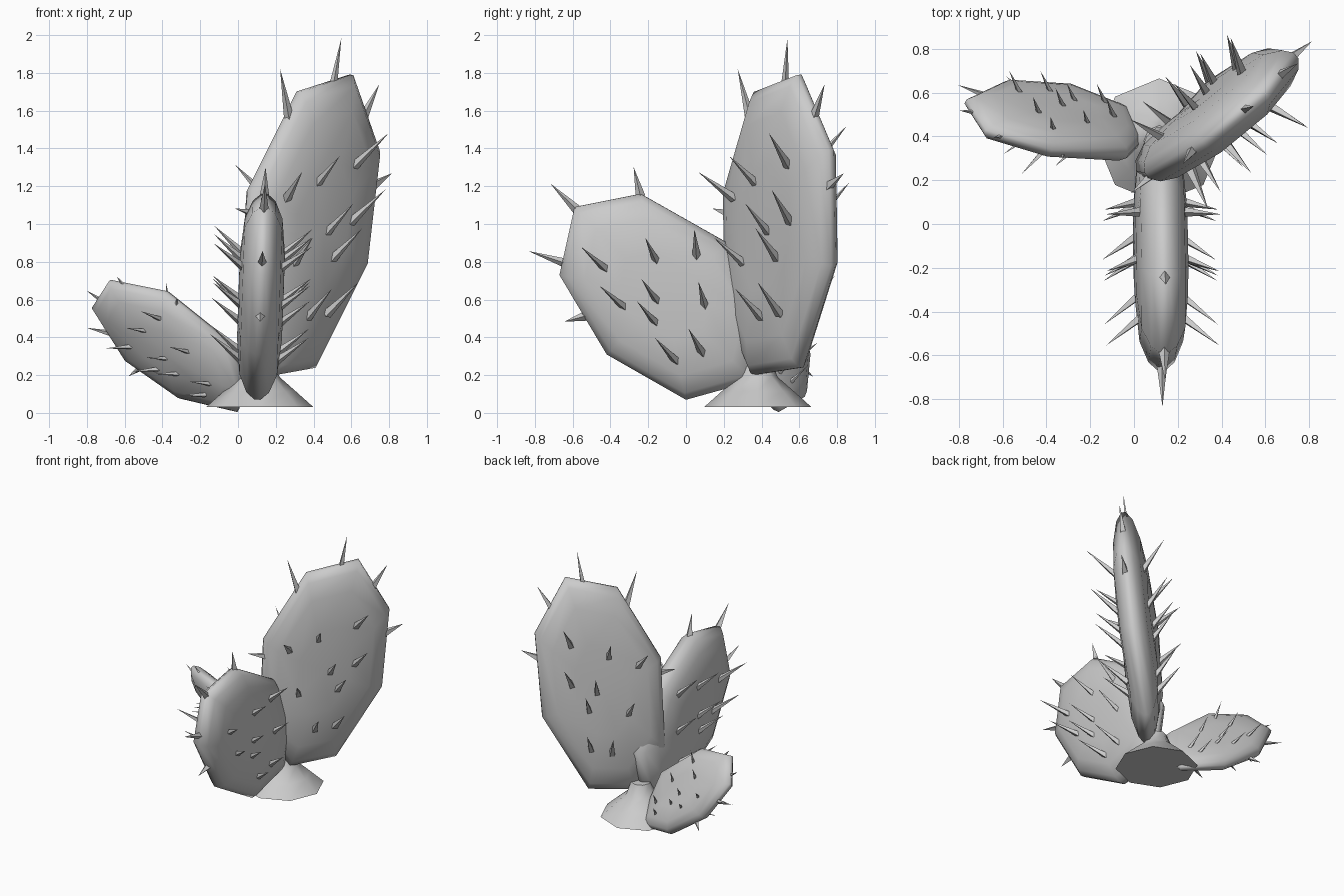
import bpy, bmesh
from mathutils import Vector

if "Cube" in bpy.data.objects:
    bpy.data.objects.remove(bpy.data.objects["Cube"])


def finish(bm, name, angle):
    bmesh.ops.recalc_face_normals(bm, faces=bm.faces[:])
    me = bpy.data.meshes.new(name)
    bm.to_mesh(me)
    bm.free()
    ob = bpy.data.objects.new(name, me)
    bpy.context.collection.objects.link(ob)
    bpy.ops.object.select_all(action='DESELECT')
    ob.select_set(True)
    bpy.context.view_layer.objects.active = ob
    bpy.ops.object.shade_smooth_by_angle(angle=angle)
    return ob


def bridge(bm, a, b):
    for i in range(len(a)):
        j = (i + 1) % len(a)
        bm.faces.new((a[i], a[j], b[j], b[i]))


def spike(bm, base, vec, radius):
    rot = Vector((0, 0, 1)).rotation_difference(vec)
    ring = [bm.verts.new(base + rot @ Vector(p) * radius)
            for p in ((1, 0, 0), (0, 1, 0), (-1, 0, 0), (0, -1, 0))]
    tip = bm.verts.new(base + vec)
    bm.faces.new(ring[::-1])
    for i in range(4):
        bm.faces.new((ring[i], ring[(i + 1) % 4], tip))


# Lens section: ring scale, share of half thickness
SECTION = [(1, 0.14), (0.93, 0.5), (0.76, 0.83), (0.42, 0.99)]

# Face spikes: (across, along) in pad coordinates, used on both faces
FACE = [(.45, .18), (.49, -.02), (.25, -.13), (.28, -.32), (-.05, -.31),
        (-.37, -.10), (.1, -.03), (-.14, .16), (-.6, .15)]


def pad(name, outline, half, size, rim):
    # outline order: base, two outer sides, top pair, two inner sides, base
    p = [Vector(q) for q in outline]
    across = (p[1] + p[2] - p[5] - p[6]) / 4
    along = (p[3] + p[4] - p[0] - p[7]) / 2
    c = (p[3] + p[4] + p[0] + p[7]) / 4
    n = across.cross(along).normalized()
    bm = bmesh.new()
    rings = []
    for sgn, sec in ((-1, SECTION[::-1]), (1, SECTION)):
        for s, h in sec:
            rings.append([bm.verts.new(c + (q - c) * s + n * sgn * h * half) for q in p])
    for a, b in zip(rings, rings[1:]):
        bridge(bm, a, b)
    for ring, sgn in ((rings[0], -1), (rings[-1], 1)):
        mid = bm.verts.new(c + n * half * sgn)
        for i in range(8):
            bm.faces.new((ring[i], ring[(i + 1) % 8], mid))
    finish(bm, name, 1.2)

    # spikes on both faces and around the rim
    bm = bmesh.new()
    up, side = along.normalized(), across.normalized()
    for a, b in FACE:
        for sgn in (-1, 1):
            base = c + across * a + along * b + n * sgn * half * 0.75
            vec = n * sgn * 0.17 + up * 0.16 + side * a * 0.12
            spike(bm, base, vec * size, 0.024 * size)
    for a, b, length in rim:
        off = across * a + along * b
        spike(bm, c + off * 0.97, off.normalized() * length, 0.026 * size)
    finish(bm, name + "_spikes", 0.5)


# Tall pad
pad("tall_pad",
    [(.40, .61, .24), (.67, .78, .78), (.74, .77, 1.39), (.60, .60, 1.79),
     (.32, .37, 1.70), (.06, .22, 1.18), (.02, .23, .52), (.18, .36, .20)],
    0.115, 1.1,
    [(.13, .44, .34), (-.53, .42, .29), (.7, .33, .22), (1, .07, .15), (-.93, .12, .15)])

# Front pad, edge-on to the front
pad("front_pad",
    [(.10 + .035 * z, y, z) for y, z in
     ((0, .07), (-.42, .31), (-.67, .73), (-.59, 1.09),
      (-.24, 1.16), (.22, .90), (.44, .51), (.36, .17))],
    0.12, 1.0,
    [(-.39, .5, .16), (.4, .5, .2), (.86, .25, .22), (1, -.02, .12)])

# Small low pad on the left
pad("low_pad",
    [(0, .50, .01), (-.30, .62, .08), (-.60, .64, .29), (-.77, .56, .56),
     (-.68, .42, .70), (-.38, .33, .64), (-.03, .31, .36), (.04, .38, .12)],
    0.08, 0.62,
    [(.13, .46, .12), (-.53, .42, .08), (.7, .33, .14), (1, .07, .09), (-.93, .12, .06)])

# Flared root mound
bm = bmesh.new()
rings = []
for r, z in ((.285, .03), (.19, .115), (.105, .19), (.07, .28)):
    res = bmesh.ops.create_circle(bm, segments=8, radius=r)["verts"]
    for v in res:
        v.co += Vector((.115, .38, z))
    rings.append(res)
for a, b in zip(rings, rings[1:]):
    bridge(bm, a, b)
bm.faces.new(rings[0])
bm.faces.new(rings[-1])
finish(bm, "root_mound", 0.9)
